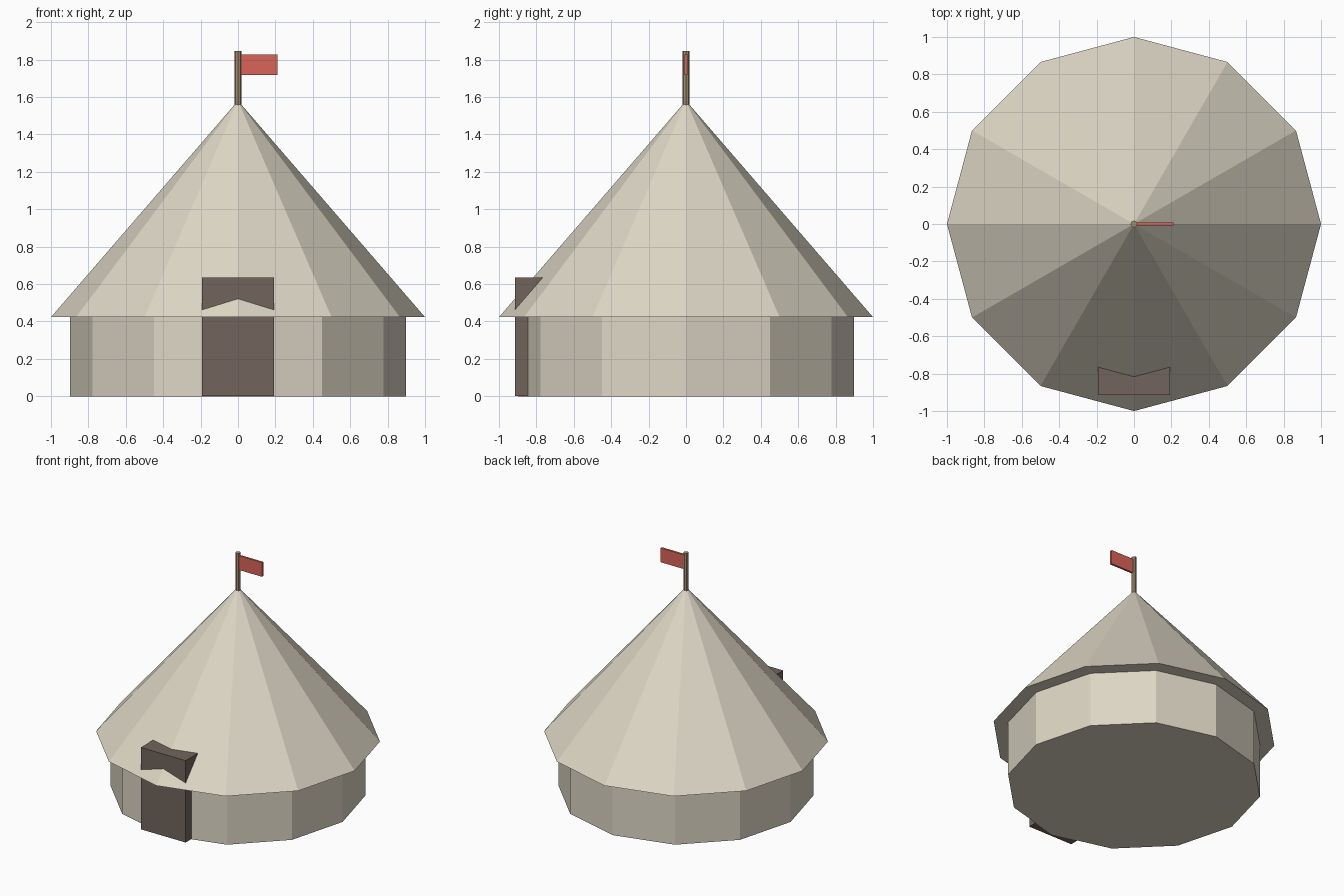
import bpy
from math import radians

cube = bpy.data.objects.get("Cube")
if cube:
    bpy.data.objects.remove(cube, do_unlink=True)


def material(name, rgb):
    """Flat material from 0-255 display values, stored as linear."""
    color = [((c / 255 + 0.055) / 1.055) ** 2.4 for c in rgb] + [1]
    mat = bpy.data.materials.new(name)
    mat.use_nodes = True
    mat.diffuse_color = color
    bsdf = mat.node_tree.nodes["Principled BSDF"]
    bsdf.inputs["Base Color"].default_value = color
    bsdf.inputs["Roughness"].default_value = 0.9
    return mat


canvas = material("cream canvas", (221, 214, 197))
dark_cloth = material("dark brown cloth", (114, 101, 92))
wood = material("pole wood", (165, 143, 115))
red = material("red cloth", (218, 100, 89))


def finish(name, mat):
    obj = bpy.context.object
    obj.name = name
    obj.data.materials.append(mat)
    return obj


def cone(name, mat, sides, r_bottom, r_top, z0, z1, turn=0):
    """Flat-sided cone or prism with a corner on the +x axis."""
    bpy.ops.mesh.primitive_cone_add(
        vertices=sides, radius1=r_bottom, radius2=r_top, depth=z1 - z0,
        location=(0, 0, (z0 + z1) / 2), rotation=(0, 0, radians(turn)))
    return finish(name, mat)


def box(name, mat, low, high):
    center = [(a + b) / 2 for a, b in zip(low, high)]
    bpy.ops.mesh.primitive_cube_add(size=1, location=center)
    obj = finish(name, mat)
    obj.scale = [b - a for a, b in zip(low, high)]
    bpy.ops.object.transform_apply(location=False, rotation=False, scale=True)
    return obj


# Twelve-sided tent body and overhanging roof
cone("tent_wall", canvas, 12, 0.897, 0.897, 0, 0.425)
cone("tent_roof", canvas, 12, 1, 0, 0.423, 1.58)

# Doorway block passing up through the eave
box("doorway", dark_cloth, (-0.192, -0.915, 0.001), (0.192, -0.763, 0.635))

# Pole and pennant at the peak
cone("flag_pole", wood, 8, 0.019, 0.019, 1.47, 1.847)
box("flag", red, (0.012, -0.008, 1.718), (0.211, 0.008, 1.828))
